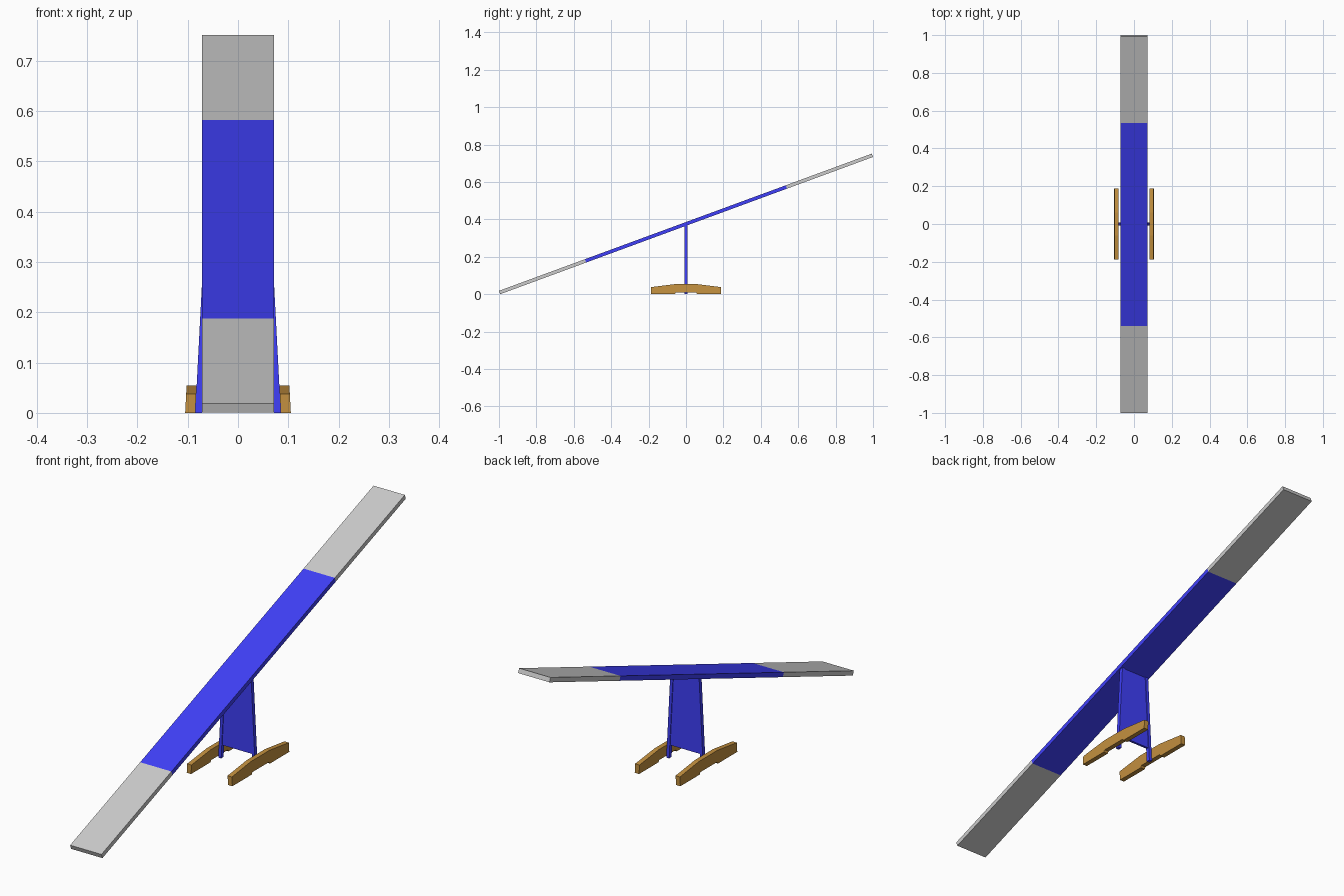
import bpy, bmesh, math
from mathutils import Matrix

if "Cube" in bpy.data.objects:
    bpy.data.objects.remove(bpy.data.objects["Cube"])

ANGLE = math.radians(20.2)


def material(name, rgb):
    m = bpy.data.materials.new(name)
    m.diffuse_color = (*rgb, 1)
    m.use_nodes = True
    m.node_tree.nodes["Principled BSDF"].inputs["Base Color"].default_value = m.diffuse_color
    return m


BLUE = material("blue_paint", (0.05, 0.05, 0.95))
BROWN = material("brown_wood", (0.55, 0.28, 0.05))


def prism(name, points, offset, mat=None):
    """Extrude a planar outline along an offset vector."""
    bm = bmesh.new()
    face = bm.faces.new([bm.verts.new(p) for p in points])
    ext = bmesh.ops.extrude_face_region(bm, geom=[face])
    verts = [v for v in ext["geom"] if isinstance(v, bmesh.types.BMVert)]
    bmesh.ops.translate(bm, verts=verts, vec=offset)
    bmesh.ops.recalc_face_normals(bm, faces=bm.faces)
    me = bpy.data.meshes.new(name)
    bm.to_mesh(me)
    bm.free()
    ob = bpy.data.objects.new(name, me)
    bpy.context.collection.objects.link(ob)
    if mat:
        me.materials.append(mat)
    return ob


# Sloping plank: blue middle and two grey contact ends
def plank(name, y0, y1, mat=None):
    w, t = 0.072, 0.0095
    ob = prism(name, [(-w, y0, -t), (w, y0, -t), (w, y0, t), (-w, y0, t)],
               (0, y1 - y0, 0), mat)
    ob.data.transform(Matrix.Translation((0, 0, 0.376)) @ Matrix.Rotation(ANGLE, 4, 'X'))


plank("plank_middle", -0.572, 0.572, BLUE)
plank("plank_low_end", -1.062, -0.572)
plank("plank_high_end", 0.572, 1.062)


# Outer face of the splayed legs at a given height
def leg_x(z):
    return 0.085 - 0.052 * z


TOP, LEG_W = 0.37, 0.013
for side, label in ((-1, "left"), (1, "right")):
    # Splayed leg
    outline = [(side * (leg_x(z) - d), -0.008, z)
               for z, d in ((0, LEG_W), (0, 0), (TOP, 0), (TOP, LEG_W))]
    prism("leg_" + label, outline, (0, 0.016, 0), BLUE)
    # Tapered foot with a shallow notch underneath
    half = [(0.055, 0.008), (0.06, 0), (0.187, 0), (0.187, 0.038), (0.06, 0.054)]
    profile = half + [(-y, z) for y, z in reversed(half)]
    prism("foot_" + label, [(side * leg_x(z), y, z) for y, z in profile],
          (side * 0.02, 0, 0), BROWN)

# Panel between the legs
LOW = 0.055
xl, xh = leg_x(LOW) - 0.006, leg_x(TOP) - 0.006
prism("centre_panel", [(-xl, -0.005, LOW), (xl, -0.005, LOW), (xh, -0.005, TOP), (-xh, -0.005, TOP)],
      (0, 0.01, 0), BLUE)
